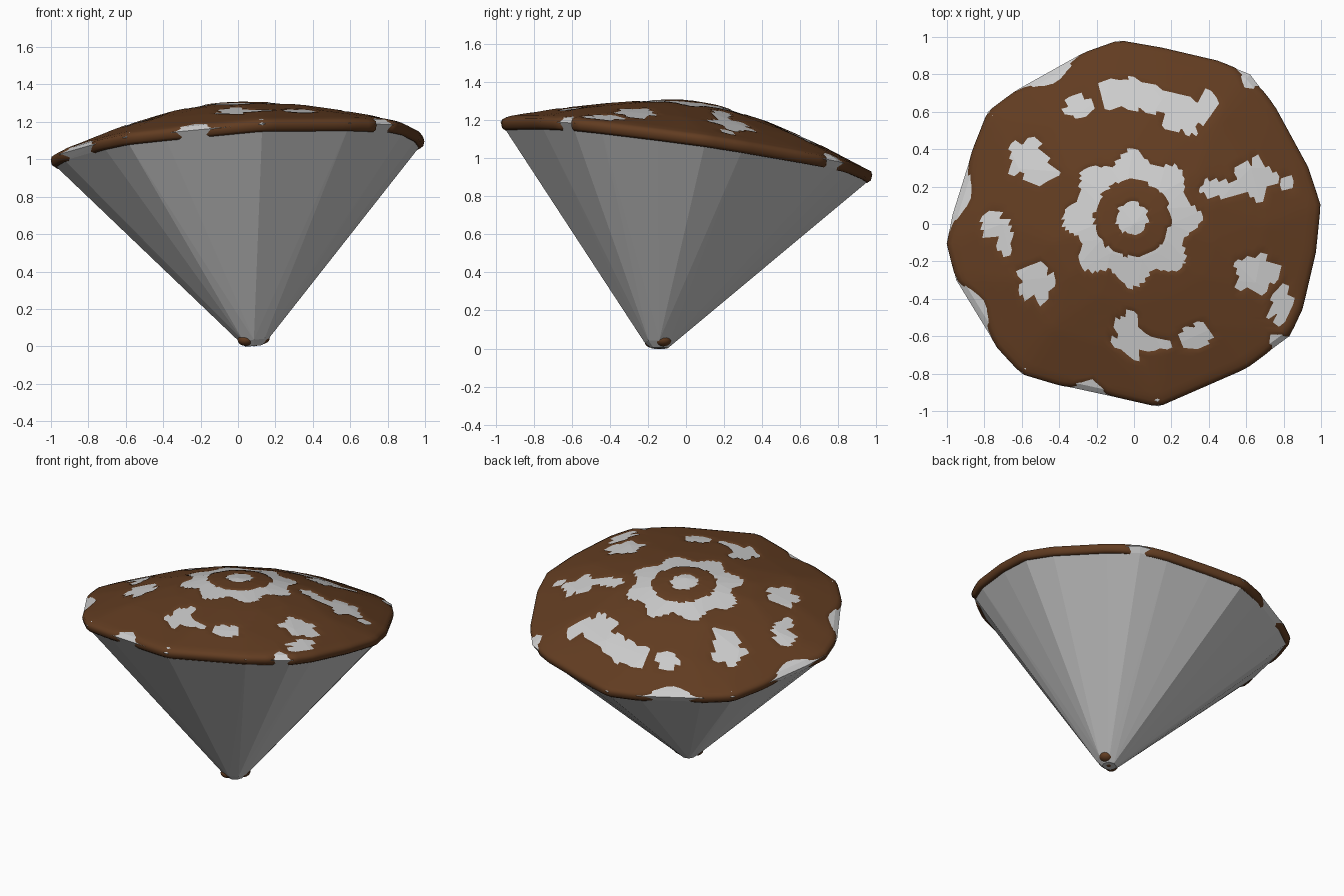
import bpy, bmesh
from math import sin, cos, pi, atan2, hypot, exp
from mathutils import Vector
from mathutils.bvhtree import BVHTree

if "Cube" in bpy.data.objects:
    bpy.data.objects.remove(bpy.data.objects["Cube"])

# Rim outline seen from above, clockwise
RIM = [(-.08, .98), (.15, .94), (.45, .87), (.62, .80), (.75, .63), (.93, .30),
       (.995, .10), (.97, -.15), (.90, -.45), (.83, -.60), (.60, -.77), (.13, -.975),
       (-.20, -.90), (-.40, -.86), (-.60, -.80), (-.73, -.66), (-.95, -.30), (-1, -.10),
       (-.97, .05), (-.86, .40), (-.78, .60), (-.62, .72), (-.28, .91)]
APEX = 1.305
BASE = Vector((.085, -.14, 0))
# Shallow dents in the cap: x, y, radius x, radius y
DENTS = [(-.03, .70, .16, .08), (-.30, .63, .07, .06), (.27, .58, .11, .09),
         (.15, .65, .15, .05), (.39, .66, .04, .05), (-.57, .35, .09, .10),
         (-.50, .27, .08, .05), (-.75, 0, .06, .06), (-.69, -.08, .04, .07),
         (-.52, -.31, .09, .09), (-.03, -.59, .07, .12), (.04, -.64, .13, .04),
         (.33, -.60, .08, .06), (.65, -.27, .11, .09), (.78, -.43, .05, .09),
         (.64, .24, .11, .09), (.47, .19, .14, .04), (.82, .21, .03, .03)]


def rim_z(x, y):
    return 1.05 + .065 * x - .135 * y


def rim_radius(t):
    d = Vector((cos(t), sin(t)))
    for a, b in zip(RIM, RIM[1:] + RIM[:1]):
        a, b = Vector(a), Vector(b)
        ca, cb = d.cross(a), d.cross(b)
        if ca >= 0 >= cb and d.dot(a + b) > 0:
            return a.lerp(b, ca / (ca - cb)).length
    return .95


def dome_z(t, s):
    r = rim_radius(t)
    edge = rim_z(r * cos(t), r * sin(t)) + .02
    return APEX - (APEX - edge) * s ** (1.4 + 3 * max(0, edge - .98))


def link(bm, name, color=None, smooth=False):
    bmesh.ops.recalc_face_normals(bm, faces=bm.faces[:])
    for f in bm.faces:
        f.smooth = smooth
    me = bpy.data.meshes.new(name)
    bm.to_mesh(me)
    bm.free()
    ob = bpy.data.objects.new(name, me)
    bpy.context.collection.objects.link(ob)
    if color:
        me.materials.append(color)
    return ob


brown = bpy.data.materials.new("brown")
brown.diffuse_color = (.12, .045, .015, 1)
brown.use_nodes = True
brown.node_tree.nodes["Principled BSDF"].inputs["Base Color"].default_value = brown.diffuse_color

# Faceted grey shell: convex hull of the base, rim and dome
hull = bmesh.new()
for x, y in RIM:
    z = rim_z(x, y)
    hull.verts.new((x, y, z))
    hull.verts.new((x * .975, y * .975, z - .035))
    hull.verts.new((x * .97, y * .97, z + .025))
for ring, s in enumerate((.2, .45, .72)):
    for i in range(14):
        t = 2 * pi * (i + ring / 2) / 14
        r = s * rim_radius(t)
        hull.verts.new((r * cos(t), r * sin(t), dome_z(t, s)))
hull.verts.new((0, 0, APEX))
for i in range(8):
    t = 2 * pi * i / 8
    for r, z in ((.045, .002), (.08, .035)):
        hull.verts.new(BASE + Vector((r * cos(t), r * sin(t), z + .1 * r * cos(t))))
res = bmesh.ops.convex_hull(hull, input=hull.verts[:])
bmesh.ops.delete(hull, geom=[v for v in hull.verts if not v.link_faces], context='VERTS')
tree = BVHTree.FromBMesh(hull)
link(hull, "faceted_shell")


def dented(x, y):
    r, t = hypot(x + .01, y - .03), atan2(y - .03, x + .01)
    if r < .08 or .21 < r < .33 + .035 * cos(8 * t):
        return True
    return any(((x - a) / p) ** 2 + ((y - b) / q) ** 2
               < 1 + .35 * cos(5 * atan2(y - b, x - a)) for a, b, p, q in DENTS)


# Brown cap lying on the shell, with dents, wavy edge, rolled lip and underside
N, M = 120, 44
NOTCHES = [(2.08, .12), (2.99, .12), (3.62, .11), (.9, .04), (5.6, .03), (4.45, .06)]
cap = bmesh.new()
rings = []
for k in range(1, M + 1):
    rings.append([])
    for i in range(N):
        t = 2 * pi * i / N
        cut = sum(.05 * exp(-((t - a) / w) ** 2) for a, w in NOTCHES)
        r = rim_radius(t) * (.975 - cut) * k / M
        x, y = r * cos(t), r * sin(t)
        hit = tree.ray_cast(Vector((x, y, 3)), Vector((0, 0, -1)))[0]
        z = hit.z if hit else rim_z(x, y)
        rings[-1].append(cap.verts.new((x, y, z + (-.012 if dented(x, y) else .004))))
top = cap.verts.new((0, 0, APEX - .012))
for s, dz in ((.998, .015), (1.003, -.005), (.997, -.03), (.98, -.042), (.94, -.03), (.5, None), (.06, None)):
    rings.append([])
    for i in range(N):
        t = 2 * pi * i / N
        cut = sum(.05 * exp(-((t - a) / w) ** 2) for a, w in NOTCHES)
        R = rim_radius(t)
        r = R * (s - cut)
        z = dome_z(t, s) - .09 if dz is None else rim_z(R * cos(t), R * sin(t)) + dz
        rings[-1].append(cap.verts.new((r * cos(t), r * sin(t), z)))
for i in range(N):
    j = (i + 1) % N
    cap.faces.new((top, rings[0][i], rings[0][j]))
    for a, b in zip(rings, rings[1:]):
        cap.faces.new((a[i], b[i], b[j], a[j]))
cap.faces.new(rings[-1])
link(cap, "cap", brown, True)

# Curved stem hidden inside the shell
curve = bpy.data.curves.new("stem", 'CURVE')
curve.dimensions = '3D'
curve.bevel_depth = .06
curve.bevel_resolution = 3
sp = curve.splines.new('BEZIER')
sp.bezier_points.add(2)
for p, co, rad in zip(sp.bezier_points, ((.085, -.14, .06), (.05, -.06, .6), (0, 0, 1.24)), (.9, 1, 1.4)):
    p.co, p.radius = co, rad
    p.handle_left_type = p.handle_right_type = 'AUTO'
stem = bpy.data.objects.new("stem", curve)
bpy.context.collection.objects.link(stem)
curve.materials.append(brown)

# Rounded stem foot: two lumps poking through the tip
for x, y, z, r in ((.04, -.175, .034, .042), (.125, -.12, .045, .045), (.085, -.14, .03, .04)):
    foot = bmesh.new()
    bmesh.ops.create_uvsphere(foot, u_segments=16, v_segments=10, radius=r)
    for v in foot.verts:
        v.co = Vector((v.co.x, v.co.y, v.co.z * .75)) + Vector((x, y, z))
    link(foot, "stem_foot", brown, True)
